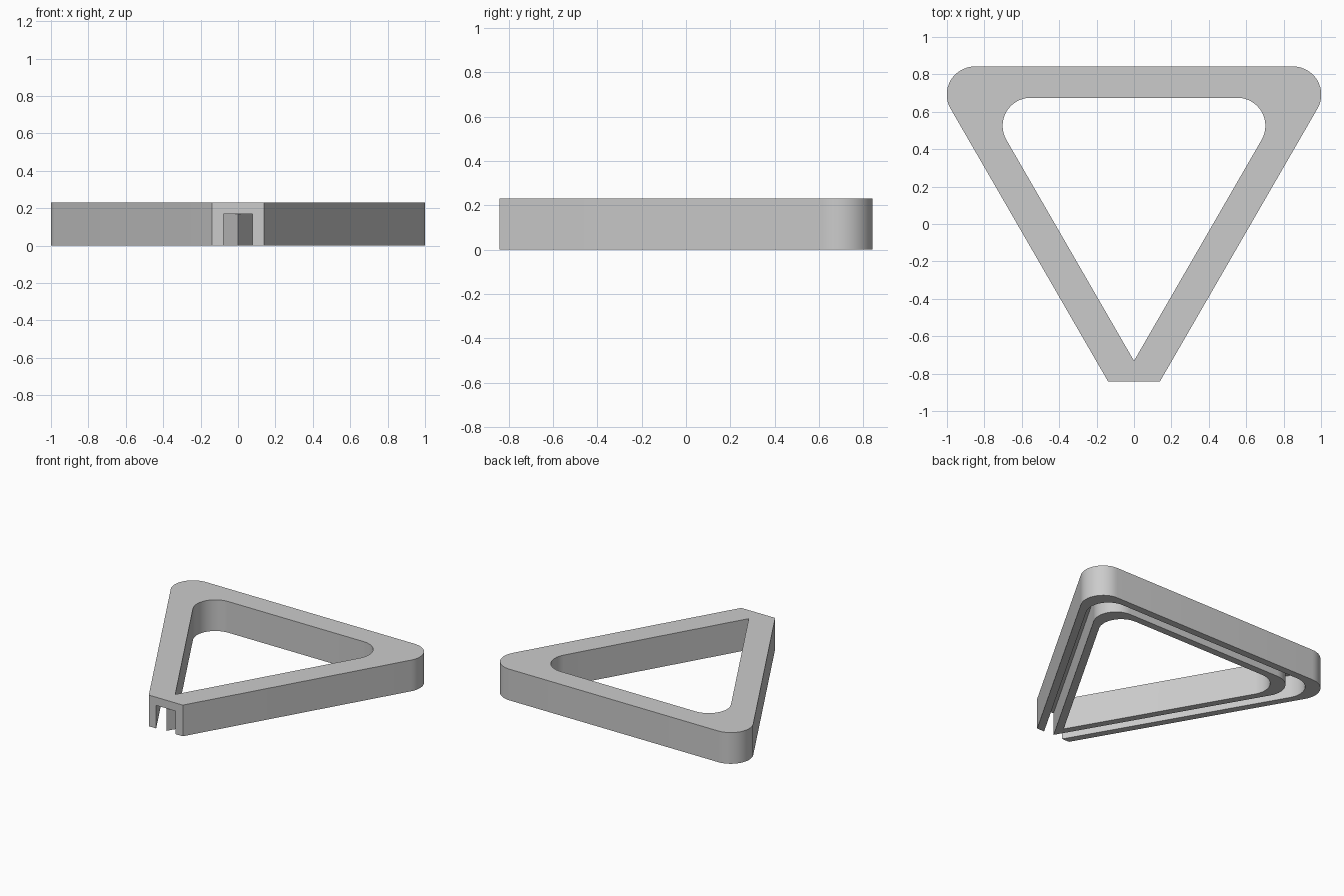
import bpy, bmesh, math

if "Cube" in bpy.data.objects:
    bpy.data.objects.remove(bpy.data.objects["Cube"])

HEIGHT = 0.23       # overall height
ROOF = 0.17         # height of the groove ceiling
FRONT = -0.842      # flat cut at the front tip
RADIUS = 0.15       # rounding of the back corners
S3 = math.sqrt(3)

grey = bpy.data.materials.new("grey")
grey.diffuse_color = (0.6, 0.6, 0.6, 1)
grey.use_nodes = True
grey.node_tree.nodes["Principled BSDF"].inputs["Base Color"].default_value = grey.diffuse_color


def outline(back, tip, cut=None, steps=16):
    """Equilateral triangle pointing to -y with two rounded back corners."""
    cx = (back - tip) / S3 - S3 * RADIUS
    cy = back - RADIUS
    right = []
    for i in range(steps + 1):
        a = math.radians(-30 + 120 * i / steps)
        right.append((cx + RADIUS * math.cos(a), cy + RADIUS * math.sin(a)))
    left = [(-x, y) for x, y in reversed(right)]
    if cut is None:
        return right + left + [(0, tip)]
    w = (cut - tip) / S3
    return right + left + [(-w, cut), (w, cut)]


def prism(name, points, z0, z1):
    bm = bmesh.new()
    face = bm.faces.new([bm.verts.new((x, y, z0)) for x, y in points])
    top = bmesh.ops.extrude_face_region(bm, geom=[face])["geom"]
    bmesh.ops.translate(bm, vec=(0, 0, z1 - z0),
                        verts=[v for v in top if isinstance(v, bmesh.types.BMVert)])
    bmesh.ops.recalc_face_normals(bm, faces=bm.faces)
    mesh = bpy.data.meshes.new(name)
    bm.to_mesh(mesh)
    bm.free()
    ob = bpy.data.objects.new(name, mesh)
    mesh.materials.append(grey)
    bpy.context.collection.objects.link(ob)
    return ob


def cut_away(ob, cutter):
    mod = ob.modifiers.new("cut", 'BOOLEAN')
    mod.operation, mod.solver, mod.object = 'DIFFERENCE', 'EXACT', cutter
    bpy.ops.object.select_all(action='DESELECT')
    ob.select_set(True)
    bpy.context.view_layer.objects.active = ob
    bpy.ops.object.modifier_apply(modifier=mod.name)
    bpy.data.objects.remove(cutter)


# Triangular frame body
frame = prism("triangular_frame", outline(0.842, -1.082, FRONT), 0, HEIGHT)

# Groove under the frame, open at the front tip
groove = prism("groove_cutter", outline(0.79, -0.978), -0.1, ROOF)
cut_away(groove, prism("groove_core", outline(0.727, -0.836), -0.2, ROOF + 0.1))
cut_away(frame, groove)

# Central opening
cut_away(frame, prism("opening_cutter", outline(0.675, -0.732), -0.1, HEIGHT + 0.1))

# Smooth corners, crisp edges
frame.select_set(True)
bpy.context.view_layer.objects.active = frame
bpy.ops.object.shade_smooth_by_angle(angle=math.radians(30))
